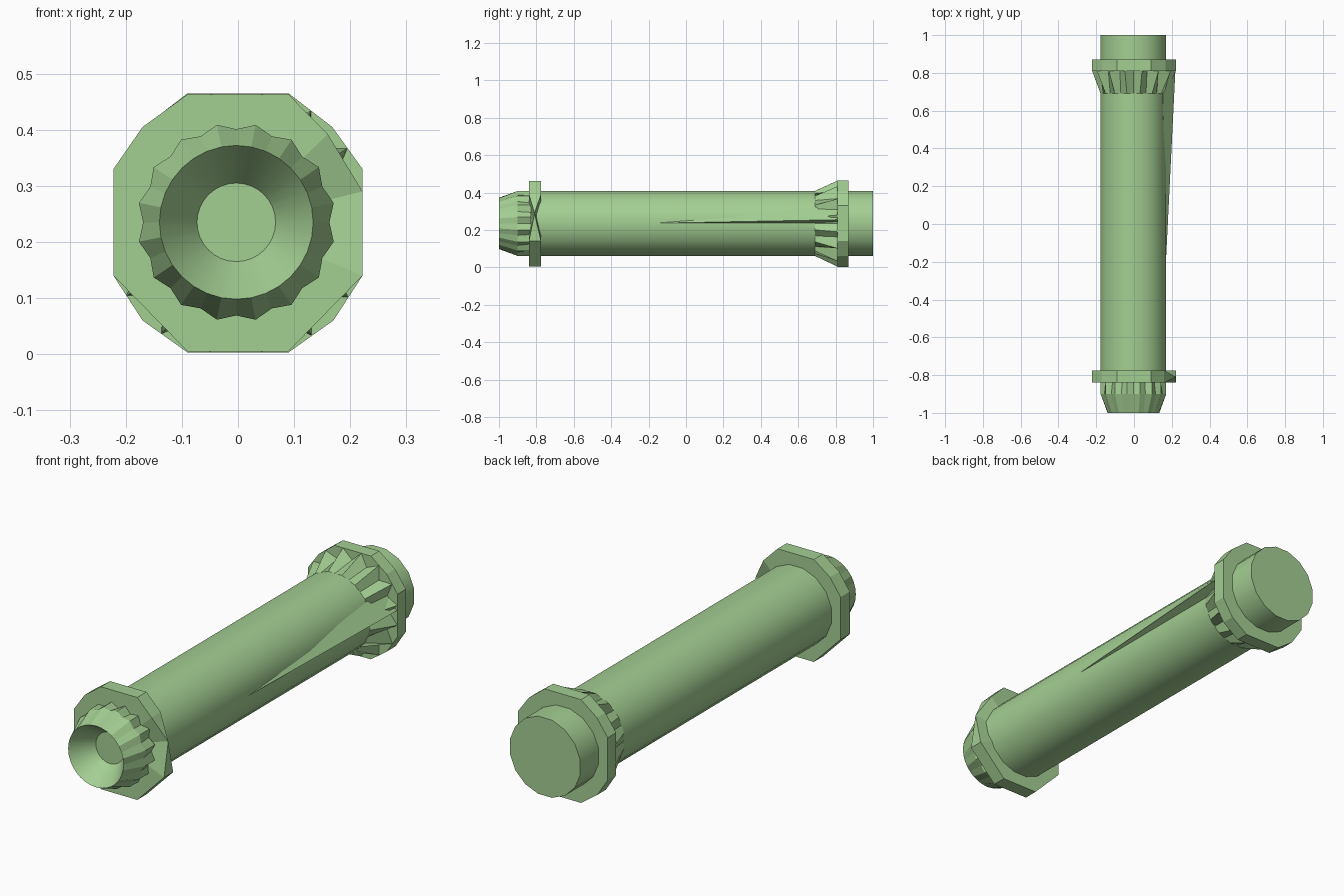
import bpy, bmesh
from math import sin, cos, pi
from mathutils import Vector

if "Cube" in bpy.data.objects:
    bpy.data.objects.remove(bpy.data.objects["Cube"], do_unlink=True)

AXIS_X, AXIS_Z = -0.003, 0.235
SIDES = 16
TUBE_R = 0.177

green = bpy.data.materials.new("soft green")
green.use_nodes = True
colour = (0.37, 0.62, 0.29, 1)
green.diffuse_color = colour
green.node_tree.nodes["Principled BSDF"].inputs["Base Color"].default_value = colour


def finish(name, bm):
    bmesh.ops.remove_doubles(bm, verts=bm.verts, dist=0.0002)
    bmesh.ops.recalc_face_normals(bm, faces=bm.faces)
    mesh = bpy.data.meshes.new(name)
    bm.to_mesh(mesh)
    bm.free()
    mesh.materials.append(green)
    obj = bpy.data.objects.new(name, mesh)
    bpy.context.collection.objects.link(obj)
    return obj


def loft(name, rings, smooth_bands=(), fan=False):
    """Skin a list of equal rings; cap both ends, as a fan where rims are uneven."""
    bm = bmesh.new()
    loops = [[bm.verts.new(p) for p in ring] for ring in rings]
    n = len(rings[0])
    for band, (a, b) in enumerate(zip(loops, loops[1:])):
        for i in range(n):
            j = (i + 1) % n
            face = bm.faces.new((a[i], a[j], b[j], b[i]))
            face.smooth = band in smooth_bands
    for loop in (loops[0], loops[-1]):
        if fan:
            y = loop[0].co.y
            hub = bm.verts.new((AXIS_X, y, AXIS_Z))
            for i in range(n):
                bm.faces.new((hub, loop[i], loop[(i + 1) % n]))
        else:
            bm.faces.new(loop)
    return finish(name, bm)


def circle(y, radius, count=SIDES, valley=None):
    """Ring about the axis; odd corners are ridges, even ones valleys if given.
    The radius may be a number or a function of the angle."""
    pts = []
    for i in range(count):
        a = 2 * pi * (i + (0.5 if count == SIDES else 0)) / count
        r = radius(a) if callable(radius) else radius
        if valley is not None and i % 2 == 0:
            r = valley
        pts.append(Vector((AXIS_X + r * cos(a), y, AXIS_Z + r * sin(a))))
    return pts


def outline_radius(outline):
    """Distance from the axis to a convex outline in a given direction."""
    def radius(a):
        best = 1.0
        for p, q in zip(outline, outline[1:] + outline[:1]):
            nx, nz = q[1] - p[1], p[0] - q[0]
            facing = nx * cos(a) + nz * sin(a)
            if facing > 1e-6:
                best = min(best, (nx * (p[0] - AXIS_X) + nz * (p[1] - AXIS_Z)) / facing)
        return best
    return radius


# main tube
loft("main_tube", [circle(-0.80, TUBE_R), circle(1.0, TUBE_R)], smooth_bands=(0,))

# pleated nose with a conical bowl sunk into its end
loft("pleated_nose", [
    circle(-0.83, TUBE_R, 2 * SIDES, 0.155),
    circle(-0.90, TUBE_R, 2 * SIDES, 0.166),
    circle(-1.0, 0.137, 2 * SIDES),
    circle(-0.90, 0.07, 2 * SIDES),
], smooth_bands=(2,))

# front flange, with one corner pinched together on the left side
front_outline = [(0.222, 0.14), (0.222, 0.29), (0.16, 0.392), (0.09, 0.463),
                 (-0.09, 0.463), (-0.17, 0.405), (-0.222, 0.33),
                 (-0.222, 0.14), (-0.09, 0.005), (0.09, 0.005)]


def front_ring(y):
    return [Vector((x, -0.81 if (x, z) == front_outline[1] else y, z))
            for x, z in front_outline]


loft("front_flange", [front_ring(-0.84), front_ring(-0.775)], fan=True)

# rear flange
quarter = [(0.222, 0.14), (0.222, 0.33), (0.168, 0.405), (0.09, 0.465)]
half = [(0.09, 0.003), (0.17, 0.06)] + quarter
rear_outline = half + [(-x, z) for x, z in reversed(half)]
loft("rear_flange", [[Vector((x, y, z)) for x, z in rear_outline]
                     for y in (0.81, 0.87)])

# pleated collar rising from the tube to the rear flange
loft("rear_pleats", [
    circle(0.69, TUBE_R, 2 * SIDES, 0.174),
    circle(0.812, outline_radius(rear_outline), 2 * SIDES, 0.188),
])

# long thin fin tapering along the left side of the tube
bm = bmesh.new()
tip = bm.verts.new((0.17, -0.18, 0.236))
base = [bm.verts.new((x, 0.812, z)) for x, z in
        ((0.219, 0.255), (0.15, 0.335), (0.12, 0.25), (0.165, 0.235))]
bm.faces.new(base)
for a, b in zip(base, base[1:] + base[:1]):
    bm.faces.new((tip, a, b))
finish("side_fin", bm)
